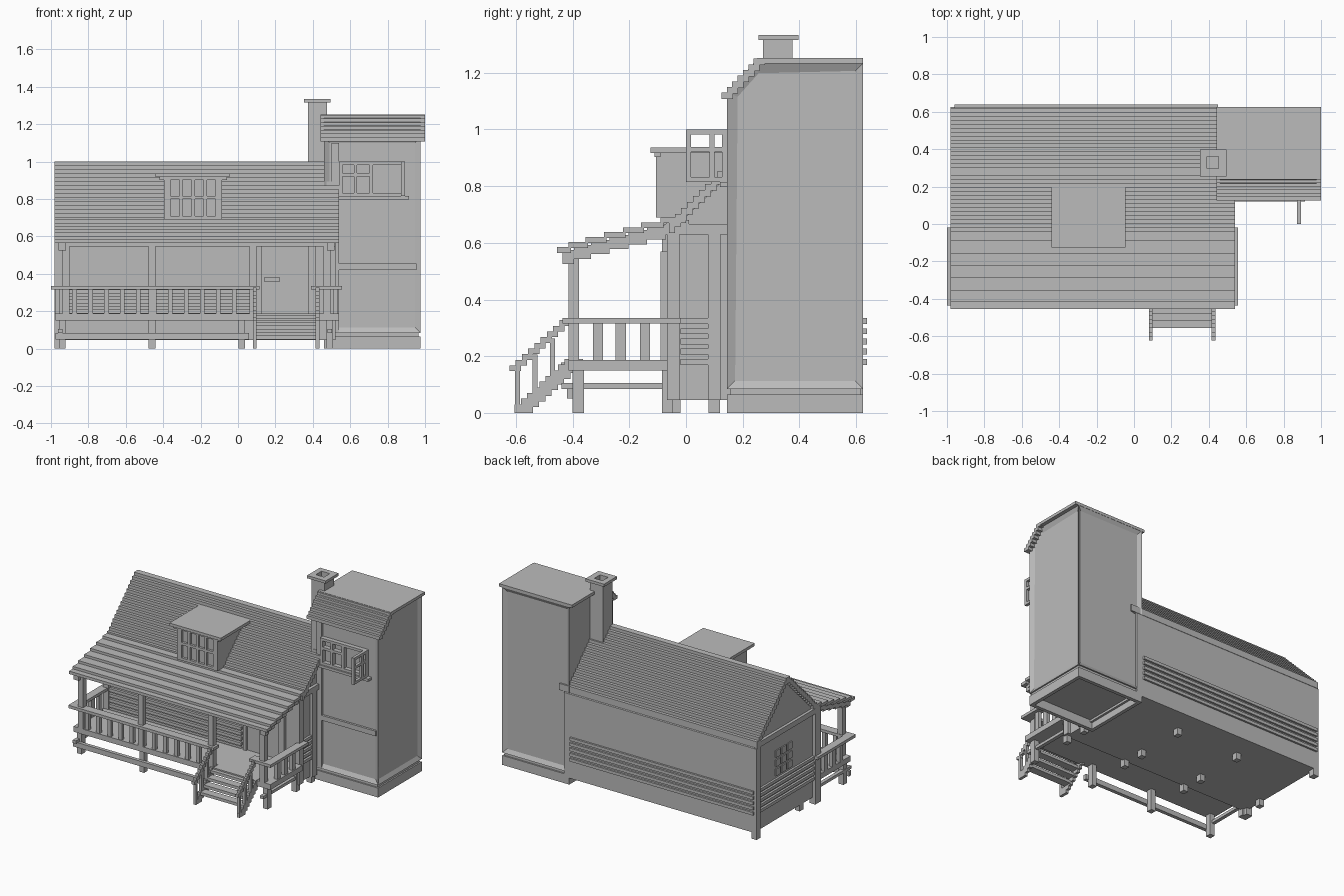
import bpy
import bmesh
from mathutils import Vector

cube = bpy.data.objects.get("Cube")
if cube:
    bpy.data.objects.remove(cube)

grey = bpy.data.materials.new("plain_grey")
grey.use_nodes = True
grey.diffuse_color = (0.5, 0.5, 0.5, 1)
grey.node_tree.nodes["Principled BSDF"].inputs["Base Color"].default_value = (0.5, 0.5, 0.5, 1)


def finish(name, bm):
    bmesh.ops.recalc_face_normals(bm, faces=bm.faces)
    mesh = bpy.data.meshes.new(name)
    bm.to_mesh(mesh)
    bm.free()
    mesh.materials.append(grey)
    obj = bpy.data.objects.new(name, mesh)
    bpy.context.collection.objects.link(obj)
    return obj


def boxes(name, spans):
    """One object from boxes given as (x range, y range, z range)."""
    bm = bmesh.new()
    for span in spans:
        low, high = (Vector(p) for p in zip(*span))
        verts = bmesh.ops.create_cube(bm, size=1)["verts"]
        for v in verts:
            v.co = (low + high) / 2 + v.co * (high - low)
    return finish(name, bm)


def prism(name, profile, x0, x1, border=0, depth=0):
    """Extrude a y-z profile along x, optionally sinking a panel in each upright face."""
    bm = bmesh.new()
    face = bm.faces.new([bm.verts.new((x0, y, z)) for y, z in profile])
    moved = bmesh.ops.extrude_face_region(bm, geom=[face])["geom"]
    bmesh.ops.translate(bm, vec=(x1 - x0, 0, 0),
                        verts=[v for v in moved if isinstance(v, bmesh.types.BMVert)])
    bmesh.ops.recalc_face_normals(bm, faces=bm.faces)
    if border:
        walls = [f for f in bm.faces if abs(f.normal.z) < 0.1]
        bmesh.ops.inset_individual(bm, faces=walls, thickness=border, depth=-depth)
    return finish(name, bm)


def around(c, w):
    return (c - w / 2, c + w / 2)


def lattice(a0, a1, z0, z1, uprights, rails, w):
    """Spans of crossing bars, as (across range, z range)."""
    bars = [(around(a, w), (z0, z1)) for a in uprights]
    return bars + [((a0, a1), around(z, w)) for z in rails]


# Cottage body with gables
WALL_L, WALL_R, FRONT, BACK, RIDGE = -0.96, 0.5, -0.065, 0.625, 0.28
prism("house_walls", [(FRONT, 0.045), (BACK, 0.045), (BACK, 0.63), (RIDGE, 0.965), (FRONT, 0.63)],
      WALL_L, WALL_R)

# Main roof of overlapping courses on both slopes
pitch = 0.0213
courses = []
for i in range(16):
    top = 1 - i * pitch
    for side in (-1, 1):
        ys = sorted((RIDGE + side * i * pitch, RIDGE + side * (i + 1) * pitch))
        courses.append(((-0.98, 0.54), ys, (top - 0.045, top)))
boxes("main_roof", courses)

# Gable beams and corner posts
ends = ((-0.98, WALL_L), (WALL_R, 0.52))
boxes("gable_beams", [(xs, (FRONT - 0.01, BACK - 0.01), (0.63, 0.667)) for xs in ends])
boxes("corner_posts", [(xs, around(y, 0.045), (0.045, 0.63))
                       for xs in ends for y in (-0.045, 0.1)][0::3]
      + [((-0.98, -0.94), (0.58, BACK), (0, 0.63)), (ends[1], around(-0.045, 0.045), (0.045, 0.63)),
         ((-0.98, -0.935), (FRONT - 0.02, -0.02), (0, 0.63))])

# Horizontal siding slats
slats = []
for i in range(5):
    zs = around(0.18 + i * 0.036, 0.021)
    slats += [((WALL_L, 0.08), (FRONT - 0.018, FRONT), zs),
              ((WALL_L, 0.45), (BACK, BACK + 0.013), zs),
              ((WALL_L - 0.015, WALL_L), (-0.02, 0.58), zs),
              ((WALL_R, WALL_R + 0.015), (-0.02, 0.085), zs)]
boxes("siding_slats", slats)

# Small square window panes on the front wall and left gable
front_panes, side_panes = [], []
for i in range(3):
    for j in range(3):
        zs = around(0.375 + j * 0.064, 0.048)
        front_panes.append((around(-0.63 + i * 0.064, 0.048), (FRONT - 0.008, FRONT), zs))
        side_panes.append(((WALL_L - 0.008, WALL_L), around(0.24 + i * 0.064, 0.048), zs))
boxes("front_window_panes", front_panes)
boxes("side_window_panes", side_panes)

# Door, frame and handle
boxes("door_frame", [(xs, (FRONT - 0.025, FRONT), (0.185, 0.57))
                     for xs in ((0.1, 0.125), (0.375, 0.415))])
boxes("door", [((0.125, 0.375), (FRONT - 0.01, FRONT), (0.185, 0.57))])
boxes("door_handle", [((0.14, 0.225), (FRONT - 0.025, FRONT), (0.36, 0.38))])

# Porch floor, feet, low rails and posts
EDGE = -0.415
boxes("porch_floor", [((-0.975, 0.54), (EDGE, FRONT), (0.15, 0.187))])
feet_x = (-0.94, -0.46, 0.02, 0.49)
boxes("porch_feet", [(around(x, 0.036), around(-0.38, 0.04), (0, 0.15)) for x in feet_x])
boxes("house_feet", [(around(x, 0.036), around(y, 0.04), (0, 0.15))
                     for x in feet_x for y in (-0.065, 0.1)]
      + [(around(x, 0.036), around(0.45, 0.04), (0, 0.06)) for x in feet_x[1:3]])
boxes("low_rails", [((-0.975, 0.06), (-0.42, -0.395), (0.05, 0.085))]
      + [(around(x, 0.025), (-0.44, -0.07), (0.085, 0.105)) for x in (-0.95, 0.49)])
posts_x = (-0.92, -0.46, 0.08, 0.476)
boxes("porch_posts", [(around(x, 0.038), (EDGE, -0.378), (0.15, 0.57)) for x in posts_x])
boxes("porch_beam", [((-0.96, 0.52), (EDGE, -0.378), (0.545, 0.575))])

# Porch roof of wide planks on stepped rafters
plank_y = [-0.455, -0.415, -0.355, -0.29, -0.223, -0.158, -0.09, -0.01]
planks, rafters = [], []
for i in range(7):
    y0, y1, top = plank_y[i], plank_y[i + 1], 0.585 + i * 0.0175
    planks.append(((-0.98, 0.54), (y0, y1 + 0.01), (top - 0.02, top)))
    rafters += [(around(x, 0.04), (y0 + 0.02, y1 + 0.02), (top - 0.06, top - 0.01))
                for x in (-0.94, 0.495)]
boxes("porch_roof", planks)
boxes("porch_rafters", rafters)

# Porch railing
TOP = (0.315, 0.335)
boxes("front_handrails", [(xs, (-0.435, -0.375), TOP) for xs in ((-1, 0.115), (0.39, 0.555))])
boxes("side_handrails", [(xs, (-0.435, -0.02), TOP) for xs in ((-1, -0.945), (0.5, 0.555))])
boxes("front_balusters", [(around(-0.875 + i * 0.0855, 0.026), (-0.41, -0.385), (0.185, 0.32))
                          for i in range(11)])
boxes("side_balusters", [(around(x, 0.025), around(y, 0.036), (0.185, 0.32))
                         for x in (-0.965, 0.52) for y in (-0.31, -0.23, -0.145)])

# Stairs with stepped stringers and handrails
treads, sides, rail, pickets = [], [], [], []
for i in range(4):
    y = -0.555 + i * 0.038
    treads.append(((0.095, 0.42), (y, y + 0.055), around(0.06 + i * 0.036, 0.02)))
for xs in ((0.08, 0.1), (0.415, 0.435)):
    for i in range(9):
        y, z = -0.605 + i * 0.022, i * 0.02
        sides.append((xs, (y, y + 0.065), (z, z + 0.03)))
        rail.append((xs, (y - 0.018, y + 0.022), (z + 0.147, z + 0.167)))
    for i in range(3):
        y = -0.595 + i * 0.062
        pickets.append((xs, around(y, 0.018), (i * 0.056, 0.15 + i * 0.056)))
boxes("stair_treads", treads)
boxes("stair_stringers", sides)
boxes("stair_handrails", rail)
boxes("stair_pickets", pickets)

# Dormer
DX0, DX1, DY = -0.395, -0.085, -0.09
boxes("dormer_walls", [((DX0, DX1), (DY, 0.19), (0.66, 0.92))])
boxes("dormer_roof", [((-0.44, -0.045), (-0.125, 0.195), (0.917, 0.937))])
boxes("dormer_trim", [((-0.42, -0.06), (DY - 0.022, DY), (0.903, 0.92))])
columns = [DX0 + 0.025 + i * 0.065 for i in range(5)]
grid = lattice(DX0, DX1, 0.69, 0.92, columns, (0.7, 0.808, 0.91), 0.018)
grid += [((x, x + 0.018), (0.69, 0.92)) for x in (DX0, DX1 - 0.018)]
boxes("dormer_window", [(xs, (DY - 0.016, DY), zs) for xs, zs in grid])

# Tower with sunken panels
TX0, TX1, TY = 0.46, 0.975, 0.145
prism("tower_walls", [(TY, 0.085), (BACK, 0.085), (BACK, 1.235), (0.24, 1.235), (TY, 1.13)],
      TX0, TX1, 0.04, 0.015)
boxes("tower_plinth", [((TX0, TX1), (TY, TY + 0.025), (0, 0.065)),
                       ((TX0, TX1), (BACK - 0.025, BACK), (0, 0.065)),
                       ((TX0, TX0 + 0.025), (TY, BACK), (0, 0.065)),
                       ((TX1 - 0.025, TX1), (TY, BACK), (0, 0.065)),
                       ((TX0 + 0.01, TX1 - 0.01), (TY + 0.01, BACK - 0.01), (0.06, 0.09))])
boxes("tower_band", [((TX0, TX1 - 0.02), (TY, TY + 0.03), (0.42, 0.455)),
                     ((0.5, 0.54), (TY, TY + 0.03), (0.09, 1.1))])
boxes("tower_roof", [((0.44, 1), (0.25, BACK), (1.232, 1.252))]
      + [((0.44, 1), (0.125 + i * 0.019, 0.165 + i * 0.019), (1.107 + i * 0.02, 1.13 + i * 0.02))
         for i in range(7)])

# Tower window, sill and open casement
frame = lattice(0.54, 0.89, 0.815, 1, (0.55, 0.628, 0.713, 0.883), (0.824, 0.991), 0.018)
frame.append(((0.54, 0.713), around(0.93, 0.018)))
boxes("tower_window", [(xs, (TY - 0.015, TY + 0.02), zs) for xs, zs in frame])
boxes("tower_sill", [((0.5, 0.915), (TY - 0.025, TY + 0.02), (0.797, 0.815))])
leaf = lattice(0, TY, 0.815, 1, (0.009, 0.092, 0.136), (0.824, 0.93, 0.991), 0.018)
boxes("open_casement", [((0.872, 0.892), ys, zs) for ys, zs in leaf])


# Chimney with a hollow cap
def ring(x0, x1, y0, y1, hole, zs):
    hx0, hx1, hy0, hy1 = hole
    return [((x0, hx0), (y0, y1), zs), ((hx1, x1), (y0, y1), zs),
            ((hx0, hx1), (y0, hy0), zs), ((hx0, hx1), (hy1, y1), zs)]


flue = (0.39, 0.453, 0.297, 0.36)
boxes("chimney_stack", [((0.375, 0.475), (0.272, 0.375), (0.8, 1.25))]
      + ring(0.375, 0.475, 0.272, 0.375, flue, (1.25, 1.317)))
boxes("chimney_cap", ring(0.352, 0.495, 0.255, 0.397, flue, (1.315, 1.334)))
